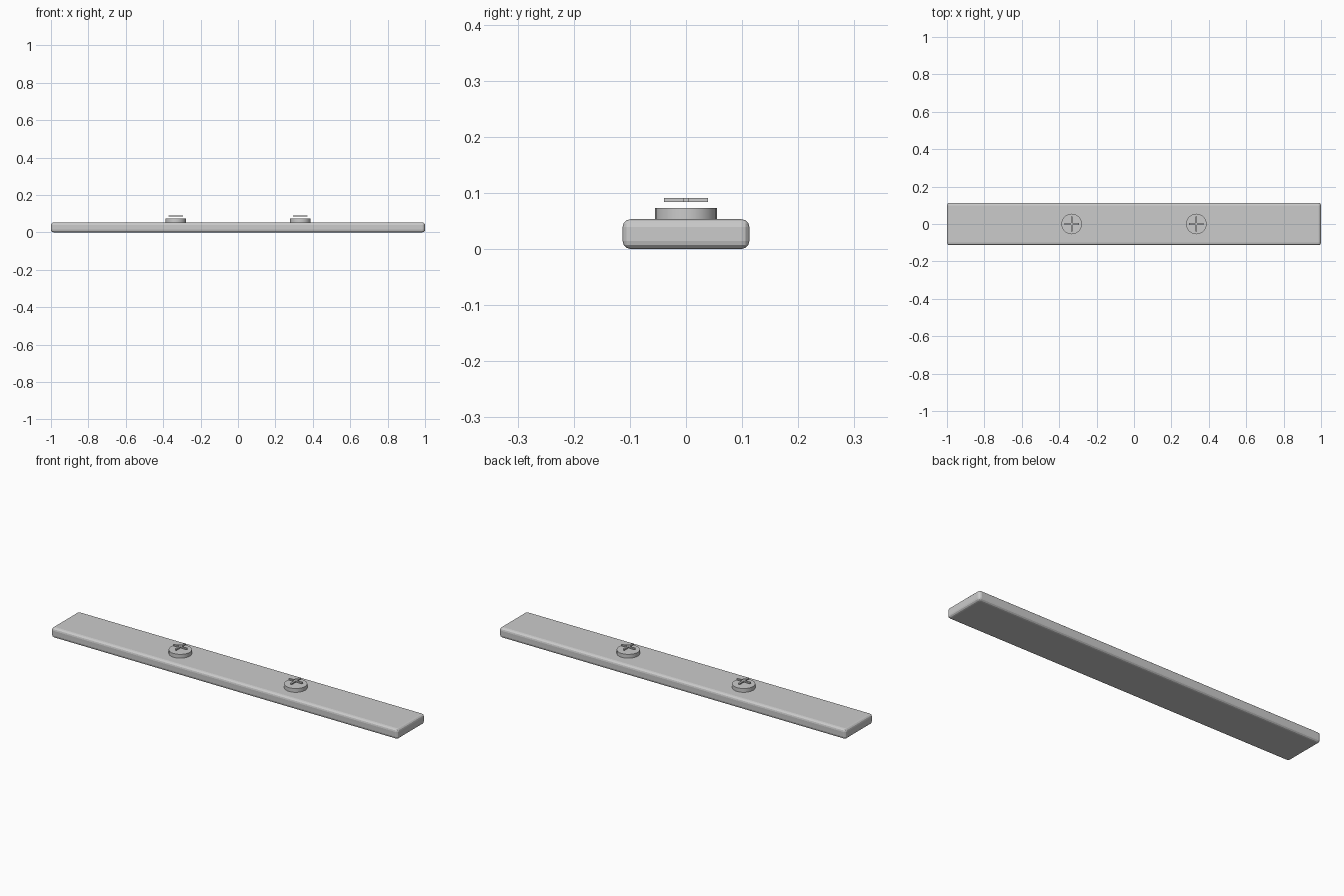
import bpy

if "Cube" in bpy.data.objects:
    bpy.data.objects.remove(bpy.data.objects["Cube"])

PLATE_TOP = 0.053


def box(name, size, center):
    bpy.ops.mesh.primitive_cube_add(size=1, location=center)
    ob = bpy.context.object
    ob.name = name
    ob.scale = size
    bpy.ops.object.transform_apply(location=False, rotation=False, scale=True)
    return ob


# Long flat bar with rounded edges
plate = box("plate", (2.0, 0.226, PLATE_TOP), (0, 0, PLATE_TOP / 2))
bevel = plate.modifiers.new("rounded_edges", "BEVEL")
bevel.width = 0.014
bevel.segments = 3


def screw(side, x):
    # Round head sitting on the bar
    bpy.ops.mesh.primitive_cylinder_add(vertices=24, radius=0.055, depth=0.02,
                                        location=(x, 0, PLATE_TOP + 0.01))
    bpy.context.object.name = f"screw_head_{side}"
    bpy.ops.object.shade_smooth_by_angle()
    # Thin cross raised just above the head
    box(f"screw_cross_long_{side}", (0.078, 0.009, 0.007), (x, 0, 0.087))
    box(f"screw_cross_wide_{side}", (0.009, 0.078, 0.007), (x, 0, 0.087))


for side, x in (("left", -0.333), ("right", 0.333)):
    screw(side, x)
